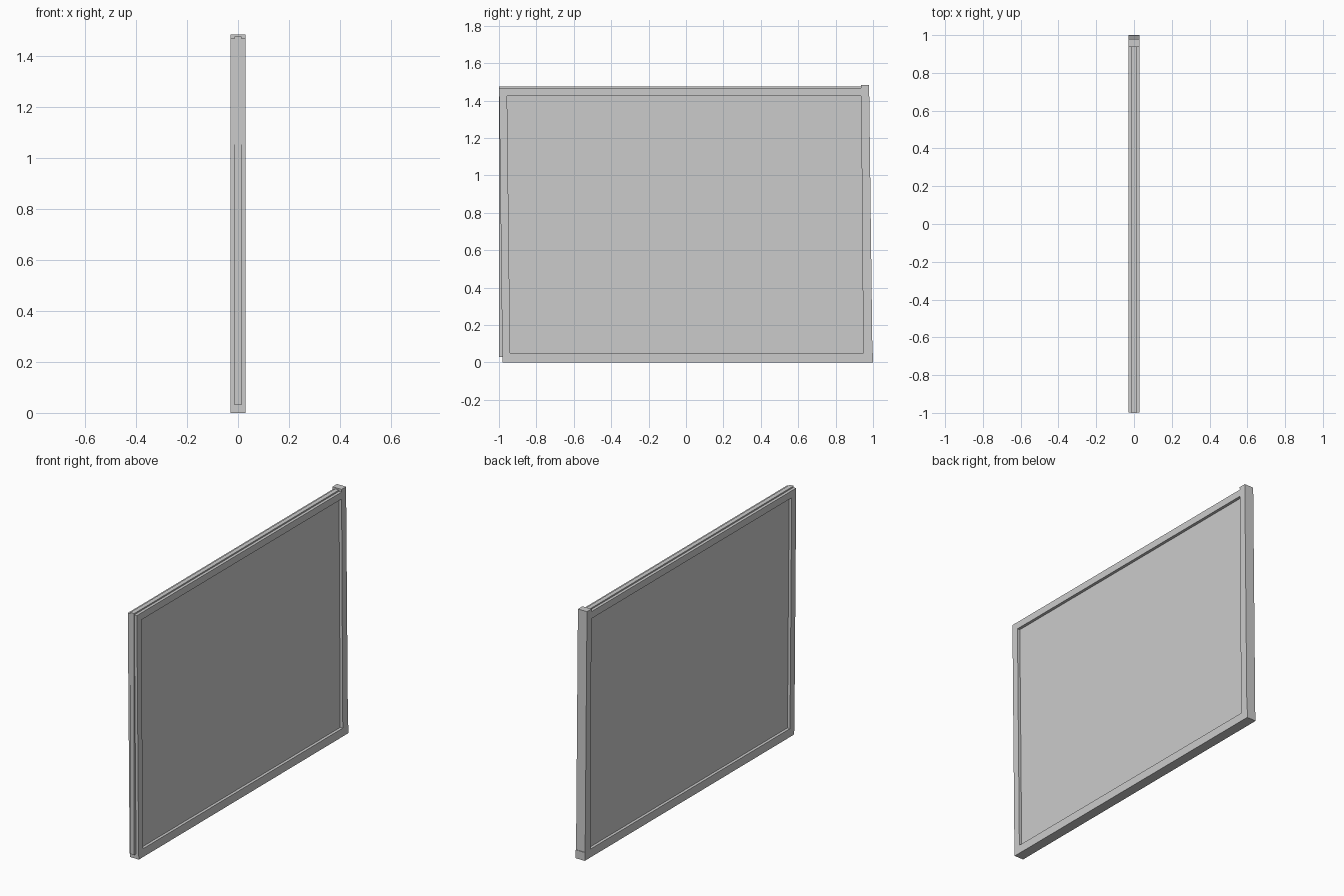
import bpy, bmesh

if "Cube" in bpy.data.objects:
    bpy.data.objects.remove(bpy.data.objects["Cube"])

def slab(name, outline, half):
    """Extrude a (y, z) outline symmetrically along x."""
    bm = bmesh.new()
    face = bm.faces.new([bm.verts.new((-half, y, z)) for y, z in outline])
    ext = bmesh.ops.extrude_face_region(bm, geom=[face])
    verts = [v for v in ext["geom"] if isinstance(v, bmesh.types.BMVert)]
    bmesh.ops.translate(bm, verts=verts, vec=(2 * half, 0, 0))
    bmesh.ops.recalc_face_normals(bm, faces=bm.faces)
    mesh = bpy.data.meshes.new(name)
    bm.to_mesh(mesh)
    bm.free()
    obj = bpy.data.objects.new(name, mesh)
    bpy.context.collection.objects.link(obj)
    return obj

FRAME = 0.03   # half thickness of the frame
PANEL = 0.013  # half thickness of the panel

# panel, standing slightly proud of the frame at the top and front edge
slab("panel", [(-1.0, 0.03), (0.96, 0.03), (0.95, 1.475), (-1.0, 1.475)], PANEL)

# rails
slab("bottom_rail", [(-0.98, 0), (1.0, 0), (1.0, 0.05), (-0.98, 0.05)], FRAME)
slab("top_rail", [(-0.998, 1.425), (0.94, 1.425), (0.94, 1.467), (-0.998, 1.467)], FRAME)

# slightly leaning posts
slab("front_post", [(-0.982, 0.02), (-0.94, 0.02), (-0.957, 1.467), (-0.999, 1.467)], FRAME)
slab("back_post", [(0.948, 0.02), (0.997, 0.02), (0.979, 1.483), (0.936, 1.483)], FRAME)
